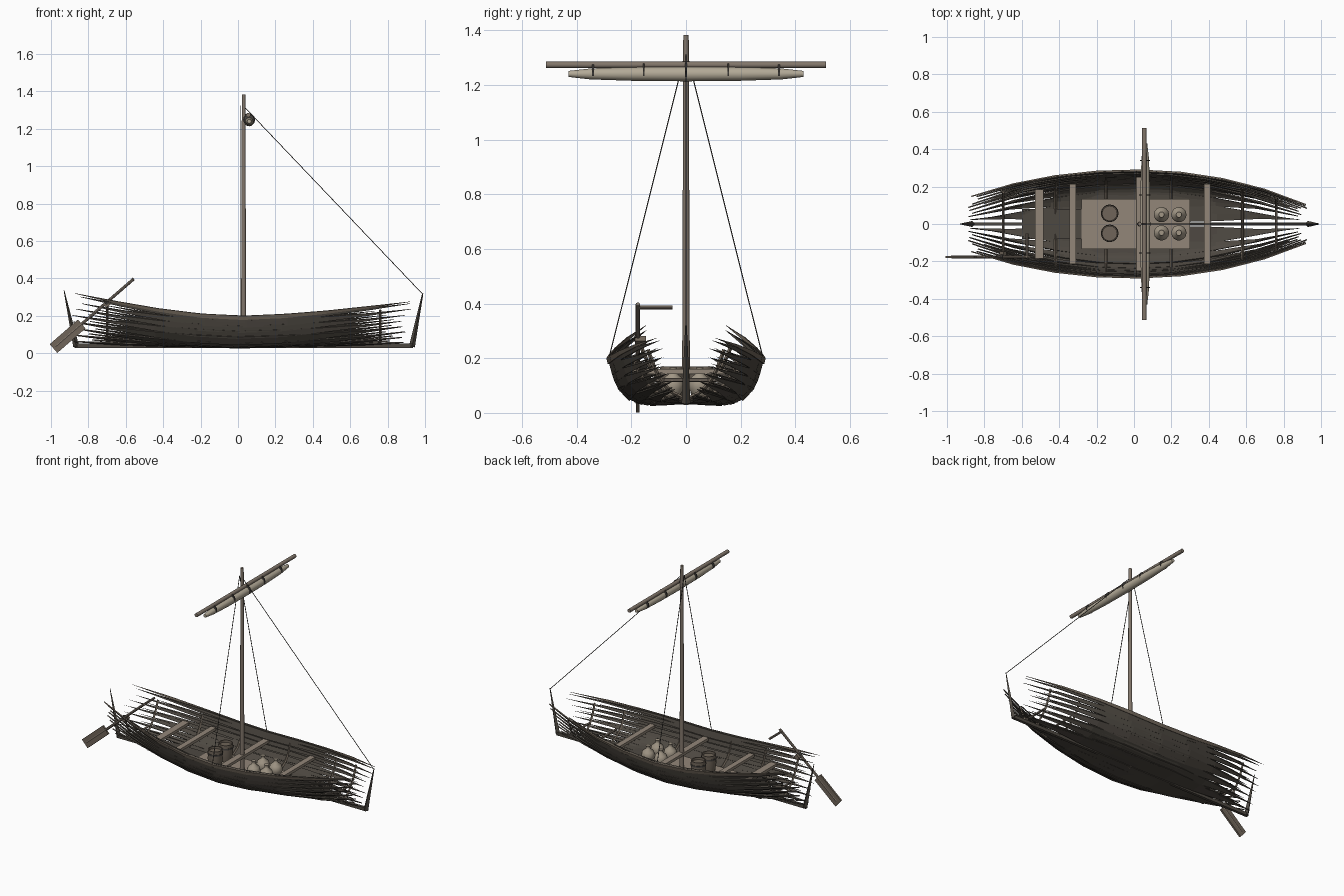
import bpy, bmesh, math, random
from mathutils import Vector, Matrix

random.seed(4)
if "Cube" in bpy.data.objects:
    bpy.data.objects.remove(bpy.data.objects["Cube"])


def material(name, rgb):
    m = bpy.data.materials.new(name)
    m.use_nodes = True
    col = (*rgb, 1)
    m.diffuse_color = col
    m.node_tree.nodes["Principled BSDF"].inputs["Base Color"].default_value = col
    return m


DARK = material("tarred wood", (0.075, 0.065, 0.053))
RAIL = material("weathered wood", (0.16, 0.13, 0.10))
WOOD = material("pale wood", (0.29, 0.24, 0.19))
SPAR = material("spar wood", (0.22, 0.18, 0.145))
CLOTH = material("sail cloth", (0.45, 0.40, 0.31))
CLAY = material("clay", (0.36, 0.31, 0.24))
ROPE = material("rope", (0.06, 0.055, 0.05))


def finish(name, bm, mat, smooth=False, recalc=True):
    if recalc:
        bmesh.ops.recalc_face_normals(bm, faces=bm.faces)
    me = bpy.data.meshes.new(name)
    bm.to_mesh(me)
    bm.free()
    me.materials.append(mat)
    ob = bpy.data.objects.new(name, me)
    bpy.context.collection.objects.link(ob)
    if smooth:
        bpy.ops.object.select_all(action='DESELECT')
        ob.select_set(True)
        bpy.context.view_layer.objects.active = ob
        bpy.ops.object.shade_smooth_by_angle(angle=math.radians(40))
    return ob


def add_rod(bm, a, b, r0, r1=None, sides=8):
    a, b = Vector(a), Vector(b)
    d = b - a
    mat = Matrix.Translation((a + b) / 2) @ d.to_track_quat('Z', 'Y').to_matrix().to_4x4()
    bmesh.ops.create_cone(bm, cap_ends=True, segments=sides, radius1=r0,
                          radius2=r0 if r1 is None else r1, depth=d.length, matrix=mat)


def rod(name, a, b, r0, mat, r1=None, sides=8):
    bm = bmesh.new()
    add_rod(bm, a, b, r0, r1, sides)
    return finish(name, bm, mat, sides > 5)


def box(name, centre, size, mat, tilt=0):
    bm = bmesh.new()
    m = Matrix.Translation(centre) @ Matrix.Rotation(tilt, 4, 'Y') @ Matrix.Diagonal((*size, 1))
    bmesh.ops.create_cube(bm, size=1, matrix=m)
    return finish(name, bm, mat)


def lathe(name, profile, place, mat, sides=14):
    bm = bmesh.new()
    vs = [bm.verts.new((r, 0, z)) for r, z in profile]
    es = [bm.edges.new(p) for p in zip(vs, vs[1:])]
    bmesh.ops.spin(bm, geom=vs + es, cent=(0, 0, 0), axis=(0, 0, 1),
                   angle=math.tau, steps=sides, use_duplicate=False)
    bmesh.ops.remove_doubles(bm, verts=bm.verts, dist=0.0002)
    bmesh.ops.transform(bm, matrix=place, verts=bm.verts)
    return finish(name, bm, mat, True)


# Hull shape: midship section, swept and narrowed to bow and stern
SECTION = [(0.01, 0.035), (0.14, 0.028), (0.20, 0.04), (0.245, 0.085),
           (0.263, 0.125), (0.273, 0.16), (0.283, 0.2)]


def hull(s, x):
    s = min(max(s, 0), 1)
    k = min(int(s * 6), 5)
    f = s * 6 - k
    (y0, z0), (y1, z1) = SECTION[k], SECTION[k + 1]
    y, z = y0 + (y1 - y0) * f, z0 + (z1 - z0) * f
    bow = x > 0
    u = min(abs(x) / (0.92 if bow else 0.87), 1)
    ye = 0.015 + (0.085 if bow else 0.13) * s
    ze = 0.045 + (0.235 if bow else 0.28) * s
    return Vector((x, y + (ye - y) * u ** 2.1, z + (ze - z) * u ** 1.6))


def strake(name, s, half, x0, x1, inset, mat):
    """Mirrored pair of planks that taper to a point at both ends."""
    bm = bmesh.new()
    for side in (1, -1):
        rows = []
        n = 8
        for i in range(n + 1):
            t = i / n
            x = x0 + (x1 - x0) * t
            w = half * min(1, 2.6 * min(t, 1 - t))
            pts = [hull(s, x)] if i in (0, n) else [hull(s - w, x), hull(s + w, x)]
            for p in pts:
                p.y = max(p.y - inset, 0.003) * side
            rows.append([bm.verts.new(p) for p in pts])
        for a, b in zip(rows, rows[1:]):
            bm.faces.new(a + b[::-1])
    ob = finish(name, bm, mat, recalc=False)
    mod = ob.modifiers.new("thickness", 'SOLIDIFY')
    mod.thickness = 0.007
    mod.offset = 0


# Overlapping planks, outer layer then a staggered inner layer
COUNT = 8
for i in range(COUNT):
    s = (i + 0.5) / COUNT
    reach = random.uniform(-0.03, 0.03)
    strake(f"outer_strake_{i + 1}", s, 0.085, -0.86 + reach, 0.90 + reach, 0, DARK)
    strake(f"inner_strake_{i + 1}", min(s + 0.06, 0.97), 0.055,
           -0.75 + 2 * reach, 0.78 - 2 * reach, 0.012, DARK)
strake("gunwale", 0.98, 0.07, -0.87, 0.92, -0.005, RAIL)

# Keel and end posts
box("keel", (0.03, 0, 0.04), (1.81, 0.018, 0.022), DARK)
rod("bow_post", (0.93, 0, 0.035), (0.988, 0, 0.32), 0.016, DARK, 0.003, 4)
rod("stern_post", (-0.865, 0, 0.035), (-0.93, 0, 0.335), 0.016, DARK, 0.002, 4)

# Ribs following the inside of the hull
for i, x in enumerate((-0.7, -0.42, -0.15, 0.2, 0.58, 0.76)):
    bm = bmesh.new()
    for side in (1, -1):
        pts = [hull(k / 6 * 0.85, x) for k in range(7)]
        for p in pts:
            p.y = max(p.y - 0.01, 0) * side
            p.z += 0.008
        for a, b in zip(pts, pts[1:]):
            add_rod(bm, a, b, 0.007, sides=4)
    finish(f"rib_{i + 1}", bm, RAIL)

# Floor and thwarts
box("floor", (0.01, 0, 0.055), (0.58, 0.265, 0.01), WOOD)
box("stern_floor", (-0.44, 0, 0.052), (0.32, 0.16, 0.01), DARK)
for i, (x, w, span) in enumerate(((-0.507, 0.046, 0.37), (-0.328, 0.036, 0.43),
                                  (0.03, 0.04, 0.5), (0.392, 0.036, 0.43))):
    box(f"thwart_{i + 1}", (x, 0, 0.152), (w, span, 0.018), WOOD)
for x, span in ((-0.7, 0.18), (0.58, 0.22), (0.76, 0.16)):
    rod("cross_beam", (x, -span / 2, 0.12), (x, span / 2, 0.12), 0.007, SPAR, sides=6)

# Mast, yard and furled sail
rod("mast", (0.03, 0, 0.03), (0.03, 0, 1.383), 0.0145, SPAR, 0.010, 10)
rod("yard", (0.055, -0.512, 1.273), (0.055, 0.512, 1.273), 0.012, SPAR, sides=10)
across = Matrix.Translation((0.06, 0, 1.24)) @ Matrix.Rotation(math.pi / 2, 4, 'X')
lathe("furled_sail", [(0, -0.43), (0.011, -0.43), (0.02, -0.35), (0.025, -0.2), (0.027, 0),
                      (0.025, 0.2), (0.02, 0.35), (0.011, 0.43), (0, 0.43)], across, CLOTH, 12)
for y in (-0.34, -0.155, 0, 0.155, 0.34):
    rod("sail_tie", (0.058, y - 0.003, 1.249), (0.058, y + 0.003, 1.249),
        0.034 - 0.02 * abs(y), ROPE, sides=12)

# Standing rigging
for side, label in ((1, "left"), (-1, "right")):
    rod(f"{label}_shroud", (0.012, 0, 1.325), (0.012, side * 0.283, 0.195), 0.0022, ROPE, sides=5)
rod("forestay", (0.04, 0, 1.31), (0.988, 0, 0.315), 0.0022, ROPE, sides=5)

# Steering oar with blade, tiller and mount
OAR_Y = -0.176
low, high = Vector((-0.975, OAR_Y, 0.035)), Vector((-0.557, OAR_Y, 0.398))
run = (high - low).normalized()
tilt = -math.atan2(run.z, run.x)
rod("oar_shaft", low, high, 0.008, SPAR)
box("oar_blade", low + run * 0.085, (0.2, 0.012, 0.062), RAIL, tilt)
rod("tiller", (-0.572, OAR_Y - 0.005, 0.386), (-0.572, -0.05, 0.386), 0.007, SPAR)
box("oar_mount", (-0.7, -0.166, 0.262), (0.03, 0.04, 0.025), RAIL, tilt)
rod("oar_lashing", low + run * 0.35, low + run * 0.37, 0.014, ROPE)

# Cargo: open barrels and round jars
for y in (0.057, -0.05):
    at = Matrix.Translation((-0.13, y, 0.06))
    lathe("barrel", [(0, 0), (0.038, 0), (0.046, 0.05), (0.044, 0.11), (0.038, 0.11),
                     (0.038, 0.095), (0, 0.095)], at, RAIL, 16)
    lathe("barrel_hoop", [(0.0455, 0.08), (0.0475, 0.08), (0.0475, 0.09), (0.0455, 0.09)],
          at, ROPE, 16)
for x in (0.147, 0.24):
    for y in (0.05, -0.047):
        lathe("jar", [(0, 0), (0.022, 0), (0.038, 0.025), (0.041, 0.045), (0.034, 0.068),
                      (0.014, 0.084), (0.011, 0.098), (0.015, 0.106), (0, 0.106)],
              Matrix.Translation((x, y, 0.06)), CLAY)
